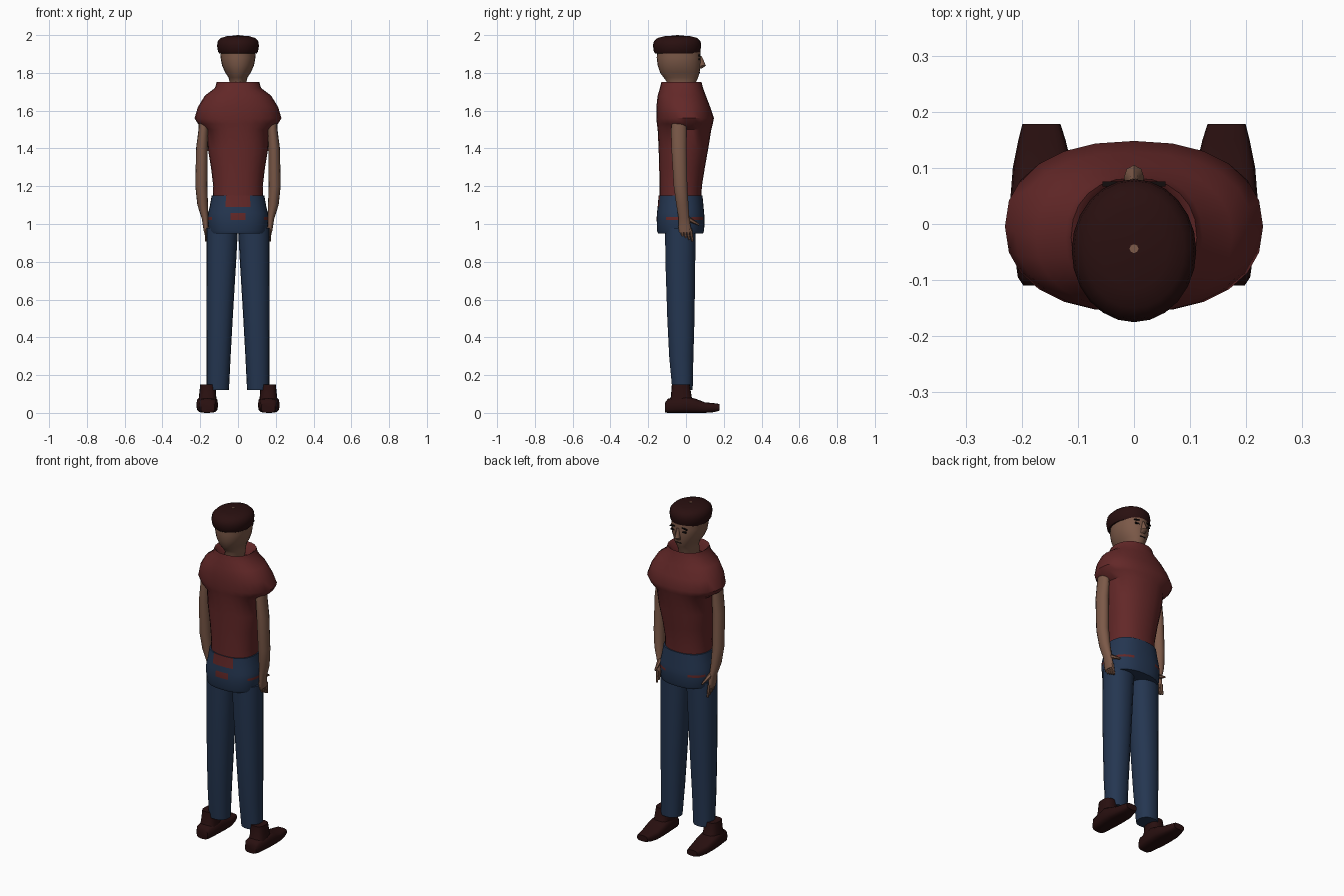
import bpy, bmesh, math
from mathutils import Vector


def material(name, rgb):
    m = bpy.data.materials.new(name)
    m.diffuse_color = (*rgb, 1)
    return m


RED = material("shirt red", (0.125, 0.021, 0.021))
BLUE = material("denim blue", (0.018, 0.037, 0.082))
SKIN = material("brown skin", (0.2, 0.1, 0.065))
MAROON = material("dark maroon", (0.022, 0.005, 0.005))
BLACK = material("near black", (0.006, 0.004, 0.004))


def finish(name, bm, mats, mirror=False, angle=45):
    bmesh.ops.recalc_face_normals(bm, faces=bm.faces)
    me = bpy.data.meshes.new(name)
    bm.to_mesh(me)
    bm.free()
    ob = bpy.data.objects.new(name, me)
    bpy.context.collection.objects.link(ob)
    for m in mats:
        me.materials.append(m)
    bpy.ops.object.select_all(action='DESELECT')
    ob.select_set(True)
    bpy.context.view_layer.objects.active = ob
    bpy.ops.object.shade_smooth_by_angle(angle=math.radians(angle))
    if mirror:
        mod = ob.modifiers.new("mirror", 'MIRROR')
        mod.use_mirror_merge = False
    return ob


def loft(name, rings, mats, n=20, power=2.0, axis='z', mirror=False, rule=None, angle=45):
    """Rings are (position on axis, x centre, x radius, low, high) joined into a closed skin."""
    bm = bmesh.new()
    loops = []
    for t, c, r, lo, hi in rings:
        loop = []
        for i in range(n):
            a = 2 * math.pi * i / n
            ca, sa = math.cos(a), math.sin(a)
            x = c + r * math.copysign(abs(ca) ** (2 / power), ca)
            v = (lo + hi) / 2 + (hi - lo) / 2 * math.copysign(abs(sa) ** (2 / power), sa)
            loop.append(bm.verts.new((x, v, t) if axis == 'z' else (x, t, v)))
        loops.append(loop)
    for a, b in zip(loops, loops[1:]):
        for i in range(n):
            j = (i + 1) % n
            bm.faces.new((a[i], a[j], b[j], b[i]))
    bm.faces.new(loops[0])
    bm.faces.new(loops[-1])
    if rule:
        for f in bm.faces:
            f.material_index = rule(f.calc_center_median())
    return finish(name, bm, mats, mirror, angle)


def finger(name, p, q, r0, r1):
    """Tapered six-sided rod between two points, mirrored."""
    p, q = Vector(p), Vector(q)
    bm = bmesh.new()
    bmesh.ops.create_cone(bm, cap_ends=True, segments=6, radius1=r0, radius2=r1, depth=(q - p).length)
    rot = (q - p).to_track_quat('Z', 'Y').to_matrix()
    for v in bm.verts:
        v.co = rot @ v.co + (p + q) / 2
    finish(name, bm, [SKIN], True)


def plate(name, centre, size, mat, mirror=False, tilt=0):
    bm = bmesh.new()
    bmesh.ops.create_cube(bm, size=1)
    for v in bm.verts:
        v.co = Vector((v.co.x * size[0], v.co.y * size[1], v.co.z * size[2] + v.co.x * tilt)) + Vector(centre)
    finish(name, bm, [mat], mirror)


# Shirt: turned-in collar, wide shoulder cape, tapering body
loft("shirt", [
    (1.69, 0, 0.07, -0.11, 0.05), (1.745, 0, 0.1, -0.125, 0.072),
    (1.753, 0, 0.112, -0.13, 0.082), (1.72, 0, 0.122, -0.138, 0.09),
    (1.68, 0, 0.175, -0.15, 0.105), (1.62, 0, 0.212, -0.157, 0.128),
    (1.56, 0, 0.23, -0.157, 0.148), (1.53, 0, 0.212, -0.154, 0.142),
    (1.50, 0, 0.168, -0.15, 0.134), (1.4, 0, 0.16, -0.145, 0.118),
    (1.3, 0, 0.143, -0.142, 0.1), (1.2, 0, 0.131, -0.14, 0.084),
    (1.1, 0, 0.135, -0.14, 0.08)], [RED], n=24, power=2.25)


# Hips of the trousers, with shirt tail patches showing through
def hip_rule(c):
    if c.y < -0.1 and abs(c.x) < 0.055 and (c.z > 1.085 or 1.02 < c.z < 1.06):
        return 1
    if 1.02 < c.z < 1.04 and abs(c.x) > 0.07 and (c.y > 0.03 or -0.1 < c.y < -0.03):
        return 1
    return 0


loft("trouser_hips", [
    (0.95, 0, 0.15, -0.148, 0.09), (0.965, 0, 0.156, -0.154, 0.096),
    (1.022, 0, 0.16, -0.155, 0.098), (1.036, 0, 0.16, -0.155, 0.098),
    (1.058, 0, 0.158, -0.154, 0.096), (1.09, 0, 0.15, -0.15, 0.093),
    (1.152, 0, 0.139, -0.145, 0.087)], [BLUE, RED], n=32, power=2.4, rule=hip_rule)

# Trouser legs
loft("trouser_leg", [
    (0.12, 0.107, 0.059, -0.073, 0.036), (0.3, 0.103, 0.064, -0.09, 0.04),
    (0.5, 0.098, 0.07, -0.1, 0.046), (0.8, 0.089, 0.079, -0.11, 0.05),
    (0.98, 0.084, 0.084, -0.112, 0.052)], [BLUE], n=18, power=2.2, mirror=True)

# Shoes
loft("shoe", [
    (-0.11, 0.16, 0.037, 0.002, 0.056), (-0.095, 0.161, 0.046, 0, 0.075),
    (0.0, 0.163, 0.057, 0, 0.088), (0.05, 0.163, 0.057, 0, 0.075),
    (0.1, 0.163, 0.053, 0, 0.056), (0.15, 0.164, 0.042, 0.004, 0.051),
    (0.178, 0.165, 0.034, 0.012, 0.047)], [MAROON], n=16, power=3.2, axis='y', mirror=True)
loft("shoe_ankle", [
    (0.05, 0.162, 0.05, -0.1, 0.05), (0.085, 0.161, 0.046, -0.08, 0.03),
    (0.15, 0.16, 0.04, -0.075, 0.02)], [MAROON], n=16, power=2.8, mirror=True)

# Arms and hands
loft("arm", [
    (1.6, 0.18, 0.025, -0.07, 0.0), (1.5, 0.183, 0.026, -0.08, 0.004),
    (1.4, 0.191, 0.031, -0.078, 0.004), (1.2, 0.194, 0.032, -0.066, 0.008),
    (1.1, 0.187, 0.028, -0.052, 0.014), (1.03, 0.174, 0.018, -0.04, 0.018),
    (0.985, 0.17, 0.015, -0.042, 0.026), (0.955, 0.169, 0.011, -0.036, 0.028)],
    [SKIN], n=14, mirror=True)
for i in range(4):
    y = -0.028 + i * 0.017
    finger("finger", (0.17, y, 0.975), (0.168, y + 0.012, 0.935 - i * 0.009), 0.009, 0.006)
finger("thumb", (0.168, 0.005, 1.03), (0.155, 0.07, 0.995), 0.014, 0.005)

# Head and neck
loft("head", [
    (1.68, 0, 0.046, -0.105, 0.035), (1.75, 0, 0.044, -0.1, 0.052),
    (1.775, 0, 0.05, -0.118, 0.064), (1.8, 0, 0.067, -0.137, 0.072),
    (1.84, 0, 0.085, -0.15, 0.077), (1.88, 0, 0.092, -0.155, 0.079),
    (1.94, 0, 0.09, -0.152, 0.072)], [SKIN], n=24, power=2.1)
loft("nose", [
    (1.822, 0, 0.014, 0.06, 0.082), (1.838, 0, 0.018, 0.06, 0.105),
    (1.86, 0, 0.011, 0.06, 0.096), (1.89, 0, 0.008, 0.06, 0.082)], [SKIN], n=8)
plate("eye", (0.037, 0.0705, 1.872), (0.024, 0.009, 0.008), BLACK, True)
plate("eyebrow", (0.039, 0.071, 1.893), (0.034, 0.009, 0.006), BLACK, True, -0.006)
plate("mouth", (0, 0.0705, 1.802), (0.034, 0.008, 0.004), BLACK)

# Flat cap with a small button on top
loft("cap", [
    (1.902, 0, 0.098, -0.162, 0.07), (1.912, 0, 0.106, -0.17, 0.076),
    (1.945, 0, 0.111, -0.175, 0.08), (1.968, 0, 0.107, -0.17, 0.077),
    (1.985, 0, 0.09, -0.15, 0.06), (1.994, 0, 0.06, -0.115, 0.025),
    (1.998, 0, 0.012, -0.057, -0.031)], [MAROON], n=24)
loft("cap_button", [
    (1.994, 0, 0.008, -0.052, -0.036), (2.0, 0, 0.008, -0.052, -0.036)], [SKIN], n=8)
